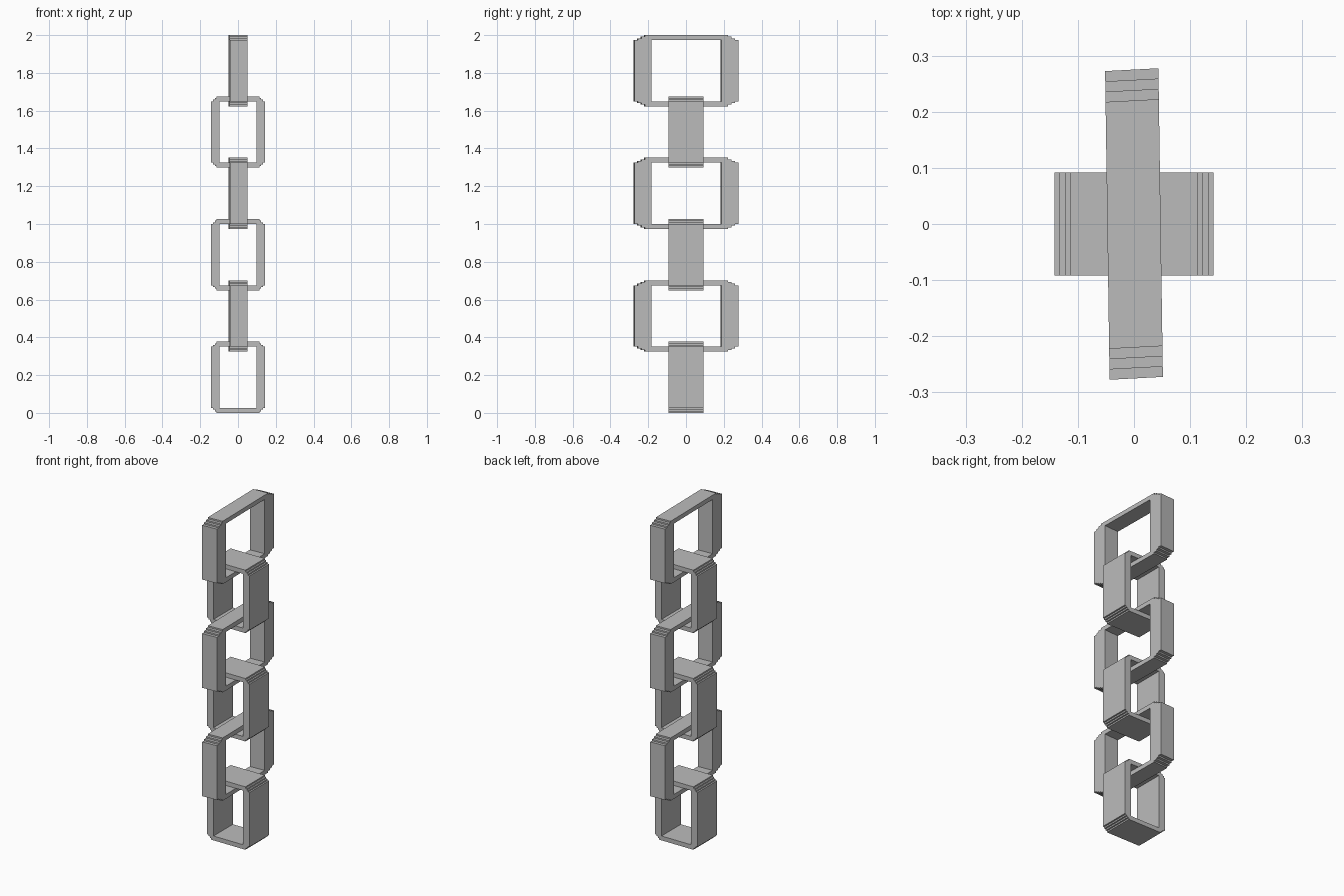
import bpy
import bmesh
from mathutils import Matrix, Vector

cube = bpy.data.objects.get("Cube")
if cube:
    bpy.data.objects.remove(cube, do_unlink=True)

steel = bpy.data.materials.new("grey steel")
steel.use_nodes = True
GREY = (0.5, 0.5, 0.5, 1)
steel.diffuse_color = GREY
steel.node_tree.nodes["Principled BSDF"].inputs["Base Color"].default_value = GREY

LINK_HEIGHT = 0.377
PITCH = (2 - LINK_HEIGHT) / 5
STEPS = 3
CORNER_Z = 0.026


def corner_steps(half_width, corner):
    """Stepped upper right corner, from the side up to the top."""
    half_height = LINK_HEIGHT / 2
    points = []
    for i in range(STEPS + 1):
        u = half_width - corner * i / STEPS
        z = half_height - CORNER_Z * (1 - i / STEPS)
        if i:
            points.append((u, z - CORNER_Z / STEPS))
        points.append((u, z))
    return points


def make_link(name, half_width, inner, corner, half_depth, matrix):
    """A rectangular ring with stepped outer corners, extruded along y."""
    right_top = corner_steps(half_width, corner)
    left_top = [(-u, z) for u, z in reversed(right_top)]
    top = right_top + left_top
    outer = top + [(-u, -z) for u, z in top]
    hole_z = LINK_HEIGHT / 2 - CORNER_Z
    hole = [(inner, hole_z), (-inner, hole_z), (-inner, -hole_z), (inner, -hole_z)]

    bm = bmesh.new()
    edges = []
    for loop in (outer, hole):
        verts = [bm.verts.new((u, -half_depth, z)) for u, z in loop]
        edges += [bm.edges.new((v, verts[i - 1])) for i, v in enumerate(verts)]
    bmesh.ops.triangle_fill(bm, edges=edges, use_beauty=True)
    bmesh.ops.dissolve_limit(bm, angle_limit=0.01, verts=[], edges=bm.edges[:])
    extruded = bmesh.ops.extrude_face_region(bm, geom=bm.faces[:], use_keep_orig=True)
    moved = [g for g in extruded["geom"] if isinstance(g, bmesh.types.BMVert)]
    bmesh.ops.translate(bm, verts=moved, vec=Vector((0, 2 * half_depth, 0)))
    bmesh.ops.transform(bm, matrix=matrix, verts=bm.verts[:])
    bmesh.ops.recalc_face_normals(bm, faces=bm.faces[:])

    mesh = bpy.data.meshes.new(name)
    bm.to_mesh(mesh)
    bm.free()
    mesh.materials.append(steel)
    obj = bpy.data.objects.new(name, mesh)
    bpy.context.collection.objects.link(obj)
    return obj


# Crosswise links are turned to the side and slightly skewed
skewed_turn = Matrix(((-0.0145, -1, 0, 0), (1, -0.053, 0, 0), (0, 0, 1, 0), (0, 0, 0, 1)))

# Chain of alternating links, from the bottom up
for n in range(6):
    lift = Matrix.Translation((0, 0, LINK_HEIGHT / 2 + n * PITCH))
    if n % 2 == 0:
        make_link(f"narrow_link_{n // 2 + 1}", 0.142, 0.098, 0.029, 0.092, lift)
    else:
        make_link(f"wide_link_{n // 2 + 1}", 0.275, 0.186, 0.055, 0.0475, lift @ skewed_turn)
